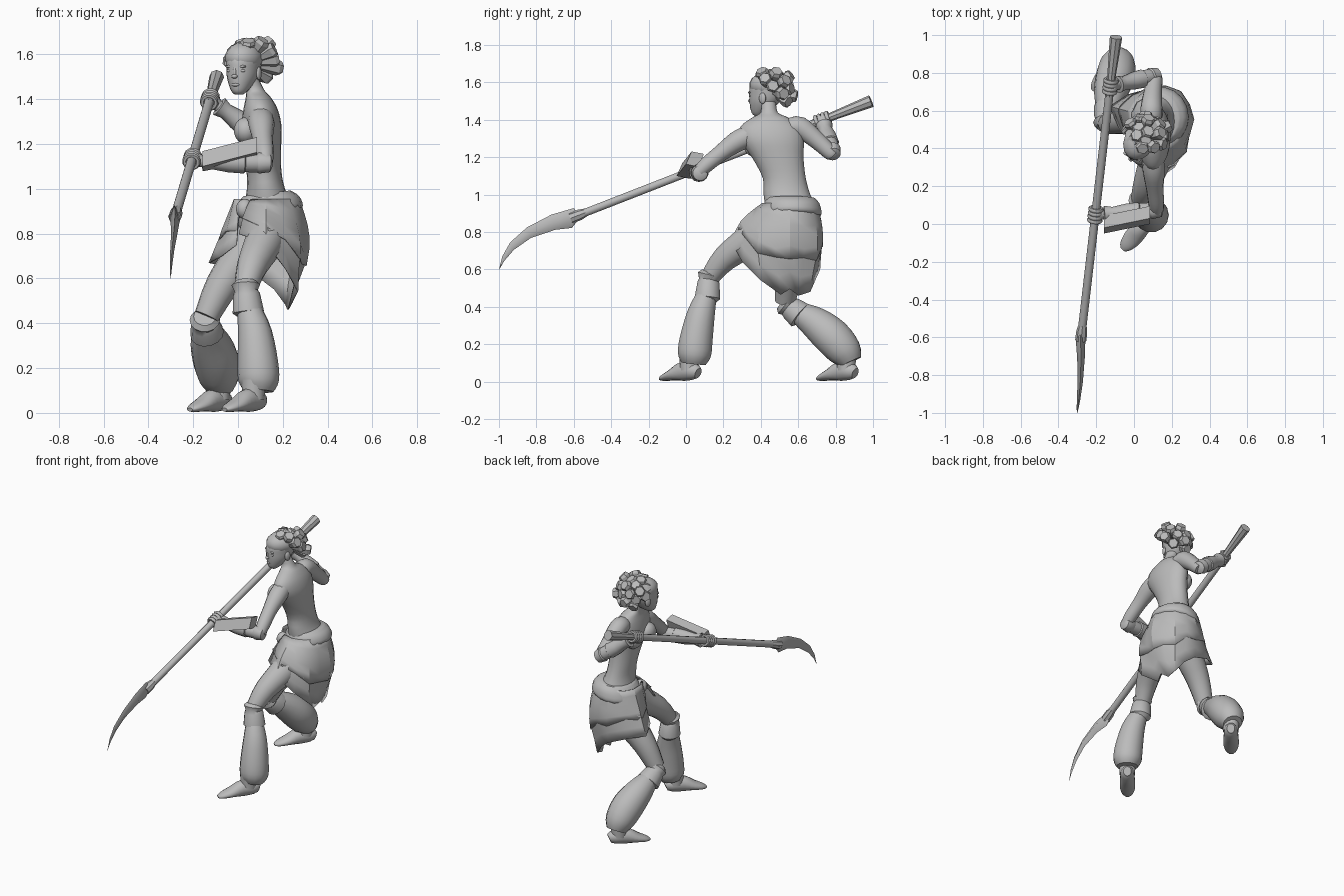
import bpy, bmesh, math
from mathutils import Vector, Matrix

if "Cube" in bpy.data.objects:
    bpy.data.objects.remove(bpy.data.objects["Cube"])

clay = bpy.data.materials.new("clay_grey")
clay.use_nodes = True
GREY = (0.5, 0.5, 0.5, 1)
clay.diffuse_color = GREY
clay.node_tree.nodes["Principled BSDF"].inputs["Base Color"].default_value = GREY


def finish(name, bm, angle=45, closed=True):
    if closed:
        bmesh.ops.recalc_face_normals(bm, faces=bm.faces)
    mesh = bpy.data.meshes.new(name)
    bm.to_mesh(mesh)
    bm.free()
    mesh.materials.append(clay)
    obj = bpy.data.objects.new(name, mesh)
    bpy.context.collection.objects.link(obj)
    bpy.ops.object.select_all(action='DESELECT')
    obj.select_set(True)
    bpy.context.view_layer.objects.active = obj
    if angle:
        bpy.ops.object.shade_smooth_by_angle(angle=math.radians(angle))
    return obj


def spline(stations, steps):
    """Smooth a list of equal-length tuples with a Catmull-Rom curve."""
    pts = [Vector(s) for s in stations]
    out = []
    for i in range(len(pts) - 1):
        a, b, c, d = pts[max(i - 1, 0)], pts[i], pts[i + 1], pts[min(i + 2, len(pts) - 1)]
        for k in range(steps):
            t = k / steps
            out.append(b + (c - a) * (t / 2) + (a * 2 - b * 5 + c * 4 - d) * (t * t / 2)
                       + (b * 3 - a - c * 3 + d) * (t ** 3 / 2))
    return out + [pts[-1]]


def bridge(bm, rings, caps=True):
    n = len(rings[0])
    for r, s in zip(rings, rings[1:]):
        for i in range(n):
            j = (i + 1) % n
            bm.faces.new((r[i], r[j], s[j], s[i]))
    if caps:
        bm.faces.new(rings[0])
        bm.faces.new(rings[-1])


def loft(name, stations, ref=(1, 0, 0), sides=14, steps=3, angle=45, flat=False):
    """Tube through (x, y, z, radius along ref, radius across ref)."""
    path = spline([s if len(s) == 5 else (*s, s[3]) for s in stations], steps)
    mid = [Vector(p[:3]) for p in path]
    bm, rings = bmesh.new(), []
    for i, p in enumerate(path):
        t = mid[min(i + 1, len(mid) - 1)] - mid[max(i - 1, 0)]
        t = Vector((0, 0, 1)) if flat else t.normalized()
        u = Vector(ref)
        u = (u - t * u.dot(t)).normalized()
        v = t.cross(u)
        turn = [math.tau * k / sides for k in range(sides)]
        rings.append([bm.verts.new(mid[i] + u * p[3] * math.cos(w) + v * p[4] * math.sin(w))
                      for w in turn])
    bridge(bm, rings)
    return finish(name, bm, angle)


def ball(name, at, size, turn=0.0):
    bm = bmesh.new()
    m = Matrix.Translation(at) @ Matrix.Rotation(turn, 4, 'Z') @ Matrix.Diagonal((*size, 1))
    bmesh.ops.create_uvsphere(bm, u_segments=14, v_segments=9, radius=1, matrix=m)
    return finish(name, bm)


# Polearm: shaft, flared butt and socket
TAIL, NOSE = Vector((-.095, .99, 1.5)), Vector((-.28, -.6, .88))
axis = (TAIL - NOSE).normalized()


def shaft(t, r):
    return (*NOSE.lerp(TAIL, t), r)


loft("pole_shaft", [shaft(0, .022), shaft(.86, .022)], sides=10, steps=1)
loft("pole_butt", [shaft(.8, .021), shaft(.83, .027), shaft(.86, .022), shaft(1, .033)], sides=8, steps=1, angle=25)
loft("pole_socket", [shaft(-.01, .03), shaft(.02, .029), shaft(.04, .022)], sides=8, steps=1, angle=25)

# Curved blade: upper and lower edge around a raised middle (y, z, y, z, half thickness)
sections = [(-.575, .9, -.58, .86, .022), (-.6, .928, -.61, .822, .026), (-.72, .893, -.7, .812, .02),
            (-.85, .825, -.83, .768, .014), (-.94, .745, -.92, .705, .009), (-.982, .67, -.972, .645, .005),
            (-1, .6, -.998, .6, .001)]
bm, rings = bmesh.new(), []
for y, z, y2, z2, w in sections:
    x = -.283 + .055 * (y + .6) - .012 * math.sin((y + .6) * 7)
    my, mz = (y + y2) / 2, (z + z2) / 2
    rings.append([bm.verts.new(c) for c in ((x, y, z), (x + w, my, mz), (x, y2, z2), (x - w, my, mz))])
bridge(bm, rings)
finish("pole_blade", bm, 60)

# Torso, neck and bust
loft("torso", [(.14, .57, .9, .12, .14), (.125, .54, 1.0, .085, .125), (.115, .525, 1.09, .078, .115),
               (.11, .49, 1.2, .083, .138), (.105, .46, 1.29, .088, .17), (.1, .45, 1.36, .075, .16),
               (.09, .45, 1.41, .055, .1), (.075, .445, 1.44, .043, .045), (.05, .44, 1.5, .038, .042)],
     sides=20, flat=True)
for side in (-1, 1):
    ball("bust", (.035, .45 + side * .075, 1.26), (.055, .065, .06))

# Pelvis and slung belt
loft("pelvis", [(.14, .56, .74, .07, .1), (.14, .55, .84, .14, .15), (.14, .56, .95, .125, .15)],
     sides=18, flat=True)
belt = loft("belt", [(.13, .57, .89, .14, .15), (.135, .567, .91, .155, .16),
                     (.135, .565, .955, .138, .15), (.13, .56, .985, .105, .13)], sides=18, flat=True)
for v in belt.data.vertices:
    v.co.z += (v.co.x - .17) * .12
ball("belt_knot", (.03, .45, .91), (.04, .04, .045))

# Wrap skirt, open at the front: (angle, hem radius, hem height)
HEM = [(-118, .265, .8), (-90, .315, .76), (-70, .275, .64), (-48, .21, .545), (-25, .12, .465), (0, .115, .495),
       (25, .115, .46), (50, .138, .48), (75, .15, .55), (100, .16, .6), (140, .21, .65), (165, .26, .67),
       (195, .215, .7), (220, .17, .75)]


def skirt(name, share, lift, zigzag):
    bm, rows = bmesh.new(), []
    for k in range(6):
        t = k / 5 * share
        row = []
        for i, (deg, rad, hem) in enumerate(HEM):
            w = math.radians(deg)
            fold = (.005 if i % 2 else -.005) * t
            bulge = .028 + .03 * math.cos(w)
            r = .145 * (1 - t) + rad * t + bulge * math.sin(math.pi * min(t * 1.1, 1)) + fold + lift
            z = .955 * (1 - t) + hem * t + (zigzag * (-1) ** i if k == 5 else 0)
            row.append(bm.verts.new((.125 + r * math.cos(w), .555 + r * math.sin(w), z)))
        rows.append(row)
    for a, b in zip(rows, rows[1:]):
        for i in range(len(HEM) - 1):
            bm.faces.new((a[i], b[i], b[i + 1], a[i + 1]))
    obj = finish(name, bm, 30, closed=False)
    mod = obj.modifiers.new("cloth", 'SOLIDIFY')
    mod.thickness = .006


skirt("skirt_under", 1, 0, 0)
skirt("skirt_over", .62, .003, .014)

# Legs, knee cuffs, baggy gaiters and feet
loft("left_thigh", [(.15, .5, .88, .1), (.12, .36, .77, .09), (.065, .21, .66, .07), (.035, .13, .56, .052)])
loft("right_thigh", [(.12, .6, .86, .1), (.04, .575, .72, .095), (-.07, .55, .57, .075), (-.14, .53, .43, .056)])
loft("left_cuff", [(.035, .13, .585, .048), (.035, .125, .57, .064), (.036, .12, .545, .052),
                   (.038, .12, .53, .06), (.046, .115, .45, .07), (.047, .11, .435, .05)], steps=1)
loft("right_cuff", [(-.148, .515, .43, .05), (-.148, .535, .415, .068), (-.147, .55, .402, .058),
                    (-.145, .565, .39, .066), (-.138, .61, .355, .076), (-.133, .62, .345, .055)], steps=1)
loft("left_gaiter", [(.05, .11, .46, .056), (.075, .08, .36, .076), (.088, .055, .23, .09),
                     (.092, .045, .145, .091), (.09, .04, .098, .068)])
loft("right_gaiter", [(-.14, .6, .37, .06), (-.125, .69, .315, .088), (-.1, .78, .24, .103),
                      (-.085, .85, .16, .092), (-.08, .88, .105, .062)])
for side, heel, toe in (("left", (.11, .065), (-.06, -.135)), ("right", (-.045, .905), (-.215, .705))):
    heel, toe = Vector((*heel, 0)), Vector((*toe, 0))
    shape = ((0, .045, .03, .025), (.12, .055, .045, .042), (.4, .056, .052, .047), (.68, .036, .031, .05),
             (.9, .021, .018, .036), (1, .014, .008, .016))
    loft(side + "_foot", [(*(heel.lerp(toe, t) + Vector((0, 0, z))), a, b) for t, z, a, b in shape], ref=(0, 0, 1))
    mid = heel.lerp(toe, .24)
    loft(side + "_ankle", [(mid.x, mid.y, .15, .054), (mid.x, mid.y, .06, .05)])

# Arms with bracers
loft("left_upper_arm", [(.1, .34, 1.315, .058), (.105, .275, 1.285, .058), (.11, .19, 1.225, .046),
                        (.118, .11, 1.16, .042), (.12, .07, 1.12, .036)])
loft("right_upper_arm", [(.095, .56, 1.355, .055), (.092, .61, 1.36, .058), (.1, .7, 1.29, .048),
                         (.11, .77, 1.225, .041), (.11, .785, 1.21, .034)])
forearms = {"left": (Vector((.125, .075, 1.115)), Vector((-.18, .05, 1.125))),
            "right": (Vector((.11, .785, 1.225)), Vector((-.1, .735, 1.38)))}
for side, (elbow, wrist) in forearms.items():
    def along(t, r):
        return (*elbow.lerp(wrist, t), r)
    up = (0, 0, 1)
    loft(side + "_forearm", [along(-.06, .03), along(.1, .042), along(.5, .042), along(1, .025)], up)
    loft(side + "_bracer", [along(.3, .042), along(.32, .05), along(.55, .047), along(.78, .036),
                            along(.92, .046), along(.93, .03)], up, steps=1)
    loft(side + "_elbow_guard", [along(-.09, .022), along(-.06, .04), along(.1, .048), along(.14, .04)], up, steps=1)
    # Fist: palm and four fingers curled round the shaft
    grip = NOSE + axis * (wrist - NOSE).dot(axis)
    loft(side + "_palm", [along(.92, .024), (*wrist.lerp(grip, .5), .036), (*grip, .034)], up, sides=10)
    for k in range(4):
        bm, rings = bmesh.new(), []
        c = grip + axis * (k - 1.5) * .021
        u = axis.orthogonal().normalized()
        v = axis.cross(u)
        for i in range(12):
            w = math.tau * i / 12
            out = u * math.cos(w) + v * math.sin(w)
            rings.append([bm.verts.new(c + out * (.031 + .011 * math.cos(q)) + axis * .011 * math.sin(q))
                          for q in (math.tau * j / 6 for j in range(6))])
        bridge(bm, rings + rings[:1], caps=False)
        finish(side + "_finger", bm, 60)

# Box shield on the left forearm
bm = bmesh.new()
rings = [[bm.verts.new((x, y + dy, z + dz)) for y, z in ((-.05, 1.1), (-.02, 1.168), (.045, 1.155), (.02, 1.085))]
         for x, dy, dz in ((-.158, 0, 0), (.085, .05, .063))]
bridge(bm, rings)
finish("arm_box", bm, 0)

# Head: horizontal rings turned to face the front right
FACE = Vector((-.42, -.9, 0)).normalized()
centre = Vector((.025, .432, 0))
head = [(.05, 1.42, .018, .018), (.045, 1.435, .04, .034), (.028, 1.465, .065, .052), (.012, 1.5, .085, .066),
        (0, 1.54, .098, .072), (-.005, 1.575, .1, .074), (-.01, 1.61, .085, .064), (-.015, 1.635, .05, .04)]
loft("head", [(*(centre + FACE * f + Vector((0, 0, z))), a, b) for f, z, a, b in head], ref=FACE, sides=18, flat=True)
sideways = Vector((0, 0, 1)).cross(FACE)
yaw = math.atan2(FACE.y, FACE.x)


def facial(name, forward, across, z, size):
    p = centre + FACE * forward + sideways * across
    ball(name, (p.x, p.y, z), size, yaw)


facial("nose_bridge", .09, 0, 1.52, (.012, .009, .028))
facial("nose_tip", .095, 0, 1.502, (.015, .014, .01))
facial("lips", .085, 0, 1.465, (.012, .021, .009))
for s in (-1, 1):
    facial("eye", .081, s * .031, 1.527, (.008, .015, .007))
    facial("brow", .083, s * .031, 1.546, (.009, .021, .006))
    facial("ear", -.008, s * .072, 1.515, (.02, .01, .03))

# Hair: scalp cap plus broad, flat-ended locks fanning backwards
ball("hair_cap", centre - FACE * .004 + Vector((0, 0, 1.585)), (.102, .082, .07), yaw)
root = Vector((.042, .447, 1.555))
COUNT = 54
for i in range(COUNT):
    h = 1 - 2 * (i + .5) / COUNT
    w = i * math.pi * (3 - math.sqrt(5))
    d = Vector((math.cos(w) * math.sqrt(1 - h * h), math.sin(w) * math.sqrt(1 - h * h), h))
    back = -d.dot(FACE)
    if h < -.5 or back < -.5 or back + h < .1:
        continue
    reach = .113 + .03 * max(d.x, 0) + .022 * back + .012 * (i % 3 - 1)
    loft("hair_lock", [(*(root + d * .05), .016), (*(root + d * reach * .88), .037), (*(root + d * reach), .03)],
         ref=d.orthogonal(), sides=6, steps=1, angle=0)
